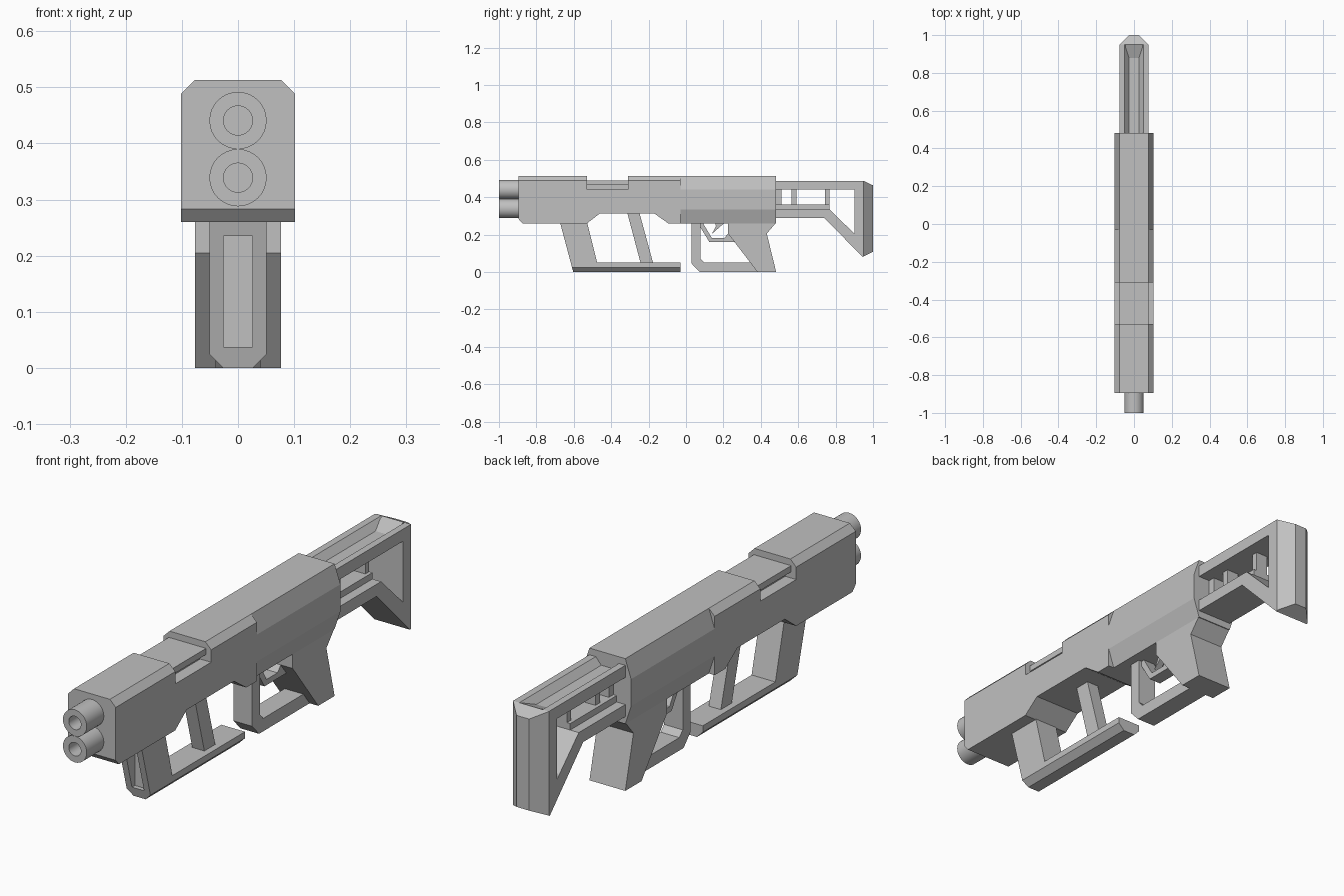
import bpy, bmesh, math

cube = bpy.data.objects.get("Cube")
if cube:
    bpy.data.objects.remove(cube, do_unlink=True)

grey = bpy.data.materials.new("plain grey")
grey.use_nodes = True
grey.diffuse_color = (0.53, 0.53, 0.53, 1)
grey.node_tree.nodes["Principled BSDF"].inputs["Base Color"].default_value = (0.53, 0.53, 0.53, 1)


def finish(name, bm):
    bmesh.ops.recalc_face_normals(bm, faces=bm.faces)
    mesh = bpy.data.meshes.new(name)
    bm.to_mesh(mesh)
    bm.free()
    mesh.materials.append(grey)
    obj = bpy.data.objects.new(name, mesh)
    bpy.context.collection.objects.link(obj)
    return obj


def bridge(bm, a, b):
    """Close two matching loops into a solid."""
    n = len(a)
    bm.faces.new(a)
    bm.faces.new(list(reversed(b)))
    for i in range(n):
        j = (i + 1) % n
        bm.faces.new((a[i], b[i], b[j], a[j]))


def side_prism(name, pts, width, chamfer_z=None, chamfer=0.025):
    """Side outline (y, z) across the width; width is a half-size or a function of y."""
    half = width if callable(width) else (lambda y: width)
    bm = bmesh.new()
    a, b = ([bm.verts.new((s * half(y), y, z)) for y, z in pts] for s in (-1, 1))
    bridge(bm, a, b)
    if chamfer_z is not None:
        edges = [e for e in bm.edges
                 if all(abs(v.co.z - chamfer_z) < 1e-4 for v in e.verts)
                 and abs(e.verts[0].co.x - e.verts[1].co.x) < 1e-4]
        bmesh.ops.bevel(bm, geom=edges, offset=chamfer, segments=1, affect='EDGES')
    return finish(name, bm)


def long_prism(name, half_pts, y0, y1):
    """Half cross-section (x, z), mirrored and run along y."""
    pts = half_pts + [(-x, z) for x, z in reversed(half_pts)]
    bm = bmesh.new()
    a, b = ([bm.verts.new((x, y, z)) for x, z in pts] for y in (y0, y1))
    bridge(bm, a, b)
    return finish(name, bm)


def barrel(name, z, outer=0.051, bore=0.026, n=32):
    bm = bmesh.new()
    rings = []
    for r, y in ((outer, -0.89), (outer, -1.0), (bore, -1.0), (bore, -0.9)):
        rings.append([bm.verts.new((r * math.cos(t), y, z + r * math.sin(t)))
                      for t in (2 * math.pi * i / n for i in range(n))])
    for a, b in zip(rings, rings[1:]):
        for i in range(n):
            j = (i + 1) % n
            bm.faces.new((a[i], a[j], b[j], b[i]))
    bm.faces.new(rings[0])
    bm.faces.new(rings[-1])
    obj = finish(name, bm)
    for o in bpy.context.selected_objects:
        o.select_set(False)
    obj.select_set(True)
    bpy.context.view_layer.objects.active = obj
    bpy.ops.object.shade_smooth_by_angle(angle=math.radians(30))


# Barrels
barrel("upper_barrel", 0.441)
barrel("lower_barrel", 0.339)

# Front housing with the recess on top, and the slab sitting in it
side_prism("front_housing",
           [(-0.895, 0.283), (-0.875, 0.26), (-0.53, 0.26), (-0.46, 0.313),
            (-0.17, 0.313), (-0.095, 0.26), (-0.03, 0.26), (-0.03, 0.513),
            (-0.31, 0.513), (-0.31, 0.44), (-0.53, 0.44), (-0.53, 0.513),
            (-0.895, 0.513)], 0.102, chamfer_z=0.513)
long_prism("recess_slab", [(0.055, 0.435), (0.055, 0.464), (0.08, 0.464), (0.08, 0.488)],
           -0.535, -0.305)

# Rear housing with tapered sides
long_prism("rear_housing", [(0.077, 0.26), (0.102, 0.335), (0.102, 0.44), (0.077, 0.513)],
           -0.03, 0.482)

# Foregrip frame, grooved at the front
foregrip = side_prism("foregrip_frame",
                      [(-0.675, 0.27), (-0.603, 0), (-0.03, 0), (-0.03, 0.05),
                       (-0.475, 0.05), (-0.53, 0.27)], 0.051, chamfer_z=0)
cutter = side_prism("groove_cutter",
                    [(-0.8, 0.037), (-0.595, 0.037), (-0.595, 0.235), (-0.8, 0.235)], 0.026)
cutter.hide_render = True
cut = foregrip.modifiers.new("groove", 'BOOLEAN')
cut.operation = 'DIFFERENCE'
cut.solver = 'EXACT'
cut.object = cutter
deps = bpy.context.evaluated_depsgraph_get()
foregrip.data = bpy.data.meshes.new_from_object(foregrip.evaluated_get(deps))
foregrip.modifiers.clear()
bpy.data.objects.remove(cutter, do_unlink=True)
side_prism("foregrip_strut", [(-0.315, 0.32), (-0.242, 0.045), (-0.175, 0.045), (-0.25, 0.32)], 0.026)

# Rear grip, guards and trigger
side_prism("rear_grip", [(0.225, 0.27), (0.225, 0.205), (0.382, 0), (0.482, 0),
                         (0.432, 0.205), (0.48, 0.262), (0.48, 0.27)], 0.077)
side_prism("hand_guard", [(0.03, 0.27), (0.03, 0.045), (0.072, 0), (0.39, 0), (0.35, 0.05),
                          (0.098, 0.05), (0.077, 0.072), (0.077, 0.27)], 0.04)
side_prism("trigger_guard", [(0.07, 0.25), (0.125, 0.16), (0.27, 0.16), (0.225, 0.205),
                             (0.205, 0.182), (0.138, 0.182), (0.085, 0.27), (0.07, 0.27)], 0.026)
side_prism("trigger", [(0.155, 0.27), (0.16, 0.245), (0.138, 0.203), (0.205, 0.262),
                       (0.205, 0.27)], 0.013)

# Stock: grooved upper rail, lower rail with brace, struts and butt pad
long_prism("stock_upper_rail", [(0.077, 0.44), (0.077, 0.487), (0.05, 0.487), (0.026, 0.46)],
           0.48, 0.95)
side_prism("groove_end_ramp", [(0.88, 0.455), (0.95, 0.455), (0.95, 0.487), (0.88, 0.46)], 0.045)
side_prism("stock_lower_rail",
           [(0.48, 0.335), (0.48, 0.288), (0.74, 0.288), (0.945, 0.08), (0.95, 0.083),
            (0.95, 0.445), (0.9, 0.445), (0.9, 0.205), (0.767, 0.335)], 0.077)
side_prism("stock_inner_bar", [(0.48, 0.33), (0.767, 0.33), (0.767, 0.36), (0.48, 0.36)], 0.04)
for i, (y0, y1) in enumerate(((0.48, 0.51), (0.565, 0.592), (0.743, 0.767))):
    side_prism(f"stock_strut_{i + 1}", [(y0, 0.355), (y1, 0.355), (y1, 0.445), (y0, 0.445)], 0.026)
side_prism("butt_pad", [(0.95, 0.083), (1.0, 0.108), (1.0, 0.463), (0.95, 0.487)],
           lambda y: 0.077 - (y - 0.95))
